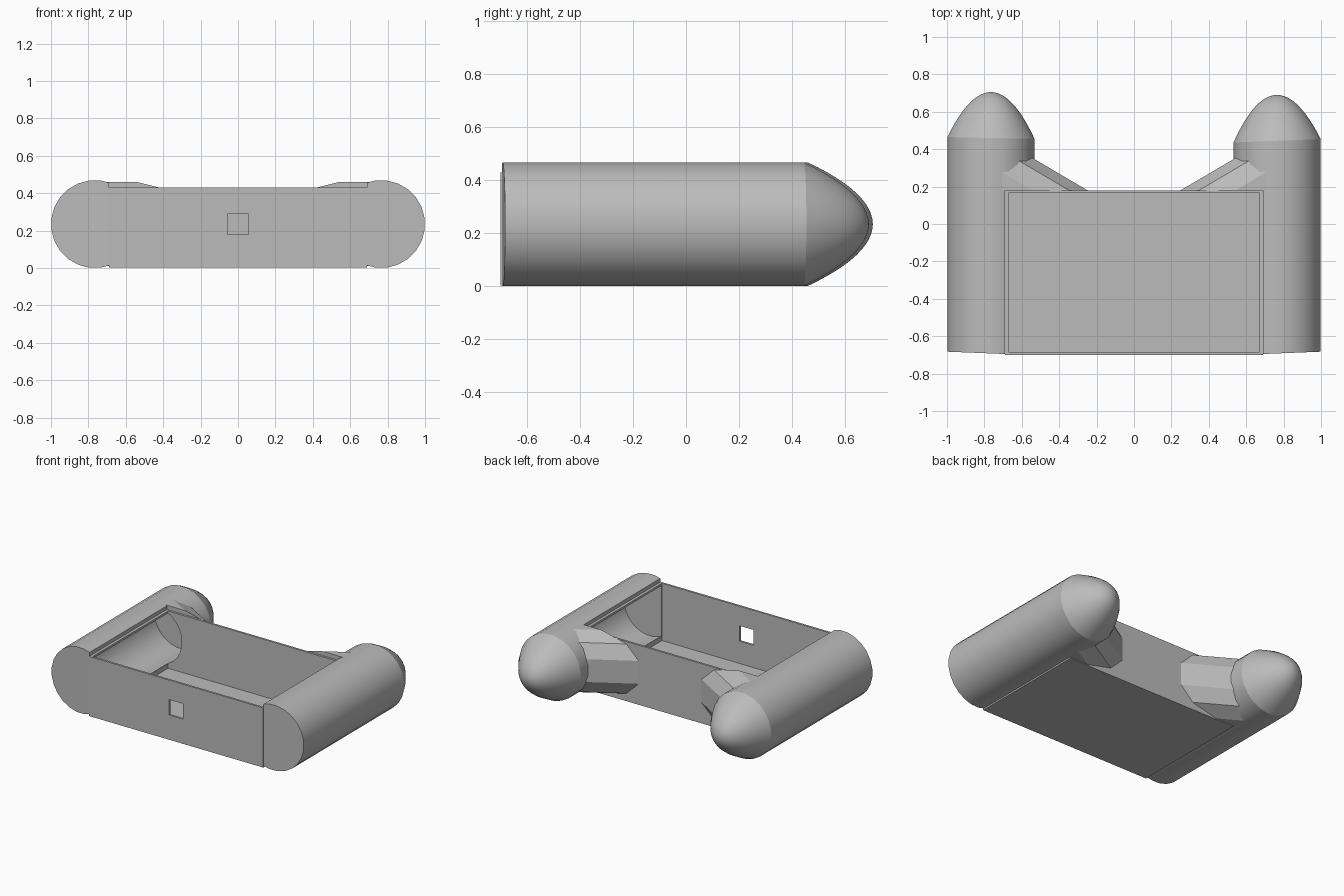
import bpy, bmesh, math
from mathutils import Vector

cube = bpy.data.objects.get("Cube")
if cube:
    bpy.data.objects.remove(cube, do_unlink=True)

grey = bpy.data.materials.new("plain grey")
grey.use_nodes = True
grey.diffuse_color = (0.5, 0.5, 0.5, 1)
grey.node_tree.nodes["Principled BSDF"].inputs["Base Color"].default_value = (0.5, 0.5, 0.5, 1)

R, CX, CZ = 0.235, 0.765, 0.235      # pod radius and centre
SIDES = 24


def finish(name, bm):
    bmesh.ops.recalc_face_normals(bm, faces=bm.faces)
    mesh = bpy.data.meshes.new(name)
    bm.to_mesh(mesh)
    bm.free()
    mesh.materials.append(grey)
    ob = bpy.data.objects.new(name, mesh)
    bpy.context.collection.objects.link(ob)
    return ob


def loft(name, rings):
    """Skin closed rings of points and cap both ends."""
    bm = bmesh.new()
    loops = [[bm.verts.new(p) for p in ring] for ring in rings]
    n = len(loops[0])
    for a, b in zip(loops, loops[1:]):
        for i in range(n):
            j = (i + 1) % n
            bm.faces.new((a[i], a[j], b[j], b[i]))
    bm.faces.new(loops[0])
    bm.faces.new(loops[-1])
    return finish(name, bm)


def ring(cx, y, r, slant=0.0):
    """Circle facing y whose plane leans outward by slant."""
    pts = []
    for i in range(SIDES):
        a = 2 * math.pi * (i + 0.5) / SIDES
        x = cx + r * math.cos(a)
        pts.append((x, y + slant * (abs(x) - CX), CZ + r * math.sin(a)))
    return pts


def box(name, lo, hi):
    bm = bmesh.new()
    bmesh.ops.create_cube(bm, size=1)
    for v in bm.verts:
        v.co = [lo[k] + (v.co[k] + 0.5) * (hi[k] - lo[k]) for k in range(3)]
    return finish(name, bm)


def cut(ob, *cutters):
    for c in cutters:
        mod = ob.modifiers.new("cut", 'BOOLEAN')
        mod.operation = 'DIFFERENCE'
        mod.solver = 'EXACT'
        mod.object = c
    bpy.context.view_layer.update()
    dg = bpy.context.evaluated_depsgraph_get()
    mesh = bpy.data.meshes.new_from_object(ob.evaluated_get(dg))
    ob.modifiers.clear()
    ob.data = mesh


def smooth(ob, degrees):
    bpy.ops.object.select_all(action='DESELECT')
    ob.select_set(True)
    bpy.context.view_layer.objects.active = ob
    bpy.ops.object.shade_smooth_by_angle(angle=math.radians(degrees))


# Cutters: tray space, tray interior, window, everything in front of the rear wall
tray_space = box("tray_space", (-0.69, -0.8, -0.1), (0.69, 0.18, 0.6))
interior = box("interior", (-0.67, -0.685, 0.02), (0.67, 0.165, 0.6))
window = box("window", (-0.055, -0.8, 0.18), (0.055, -0.6, 0.29))
front_half = box("front_half", (-2, -2, -1), (2, 0.18, 1))
cutters = [tray_space, interior, window, front_half]

# Open tray, with round side openings into the pods
tray = box("tray", (-0.69, -0.70, 0.003), (0.69, 0.18, 0.43))
cut(tray, interior, window)

for side, s, end, slant, tip in (("left", 1, 0.445, 0.04, 0.69),
                                 ("right", -1, 0.46, 0.02, 0.705)):
    cx = s * CX
    hollow = loft("hollow", [ring(cx, -0.682, 0.205), ring(cx, end - 0.02, 0.205)])
    cutters.append(hollow)
    cut(tray, hollow)

    # Hollow side pod
    pod = loft(side + "_pod", [ring(cx, -0.692, R, 0.04), ring(cx, end, R, slant)])
    cut(pod, tray_space, hollow)
    smooth(pod, 30)

    # Parabolic nose
    steps = 12
    rings = []
    for k in range(steps):
        r = R * (1 - k / steps)
        rise = 1 - (r / R) ** 2
        rings.append(ring(cx, end + (tip - end) * rise, r, slant * (1 - rise)))
    rings.append(ring(cx, tip, 0.002))
    nose = loft(side + "_nose", rings)
    smooth(nose, 30)

    # Slanted brace from the pod down to the rear wall
    axis = Vector((-s * 0.862, -0.507, 0))
    across = Vector((-s * 0.507, 0.862, 0))
    start = Vector((s * 0.76, 0.21, CZ))
    section = []
    for i in range(12):
        a = 2 * math.pi * (i + 0.5) / 12
        c, d = math.cos(a), math.sin(a)
        u = math.copysign(abs(c) ** 0.77, c) * R * 1.02
        w = math.copysign(abs(d) ** 0.77, d) * R * 0.985
        section.append(across * u + Vector((0, 0, w)))
    brace = loft(side + "_brace", [[start + p for p in section],
                                   [start + axis * 0.8 + p for p in section]])
    cut(brace, front_half, hollow)
    smooth(brace, 20)

for c in cutters:
    bpy.data.objects.remove(c, do_unlink=True)
